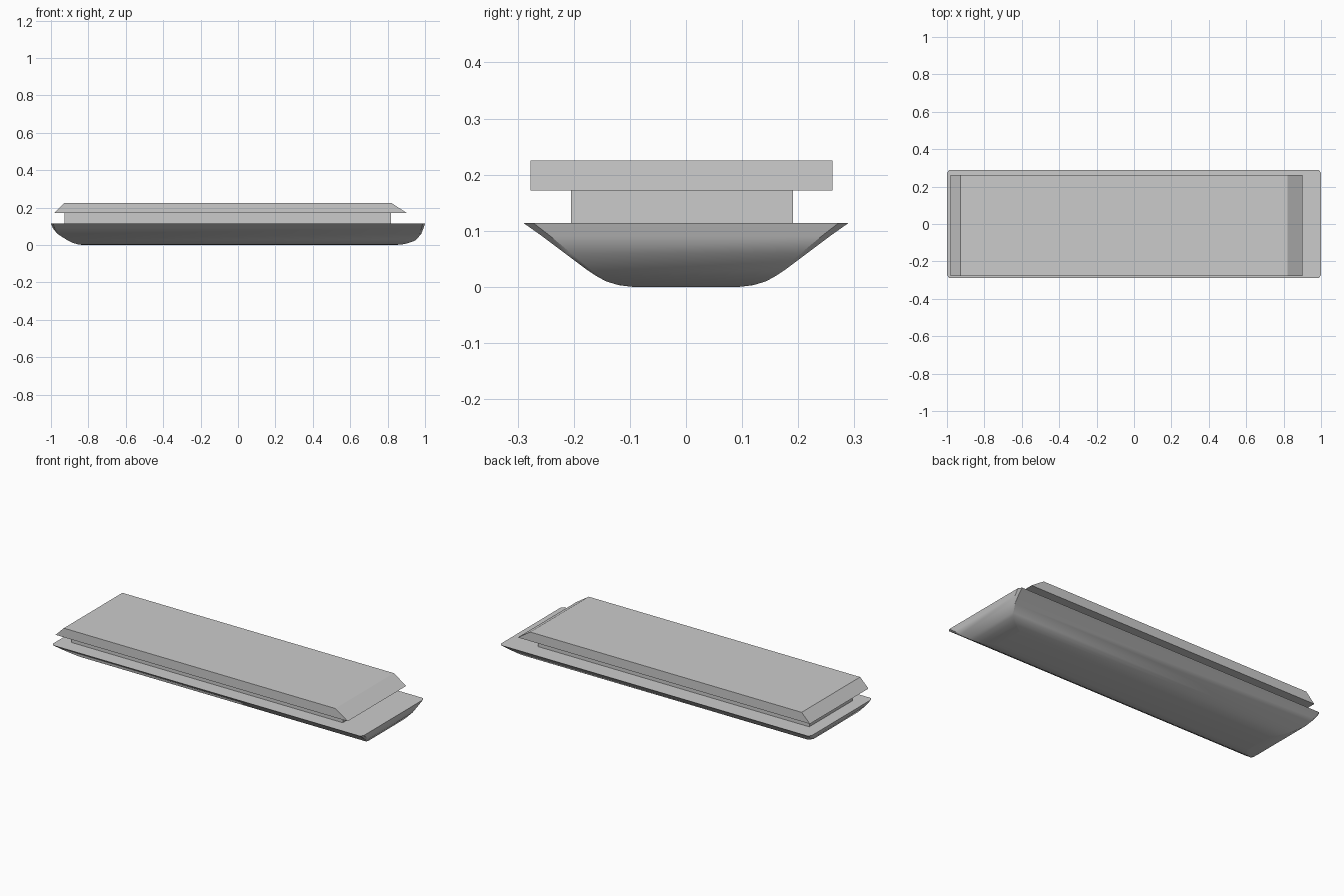
import bpy
import bmesh
import math

cube = bpy.data.objects.get("Cube")
if cube:
    bpy.data.objects.remove(cube, do_unlink=True)

grey = bpy.data.materials.new("plain grey")
grey.use_nodes = True
colour = (0.6, 0.6, 0.6, 1)
grey.diffuse_color = colour
grey.node_tree.nodes["Principled BSDF"].inputs["Base Color"].default_value = colour


def loft(name, rings, smooth=False):
    """Skin a stack of matching rings and cap both ends."""
    bm = bmesh.new()
    loops = [[bm.verts.new(p) for p in ring] for ring in rings]
    count = len(loops[0])
    for low, high in zip(loops, loops[1:]):
        for i in range(count):
            j = (i + 1) % count
            bm.faces.new((low[i], low[j], high[j], high[i]))
    bm.faces.new(loops[0][::-1])
    bm.faces.new(loops[-1])
    bmesh.ops.recalc_face_normals(bm, faces=bm.faces)
    mesh = bpy.data.meshes.new(name)
    bm.to_mesh(mesh)
    bm.free()
    mesh.materials.append(grey)
    obj = bpy.data.objects.new(name, mesh)
    bpy.context.collection.objects.link(obj)
    if smooth:
        bpy.ops.object.select_all(action="DESELECT")
        obj.select_set(True)
        bpy.context.view_layer.objects.active = obj
        bpy.ops.object.shade_smooth_by_angle(angle=math.radians(30))
    return obj


def rectangle(x0, x1, y0, y1, z):
    return [(x0, y0, z), (x1, y0, z), (x1, y1, z), (x0, y1, z)]


def clipped_rectangle(x0, x1, half, z, cut):
    """Deck outline with small clipped corners."""
    dx, dy = cut * 0.7, cut
    return [(x0 + dx, -half, z), (x1 - dx, -half, z), (x1, dy - half, z), (x1, half - dy, z),
            (x1 - dx, half, z), (x0 + dx, half, z), (x0, half - dy, z), (x0, dy - half, z)]


# Hull: height, stern x, bow x, half width
levels = [
    (0, -0.83, 0.84, 0.095),
    (0.003, -0.855, 0.88, 0.12),
    (0.01, -0.88, 0.91, 0.143),
    (0.02, -0.902, 0.94, 0.161),
    (0.03, -0.92, 0.955, 0.176),
    (0.06, -0.966, 0.98, 0.216),
    (0.09, -0.99, 0.992, 0.256),
    (0.114, -1, 1, 0.29),
]
loft("hull", [clipped_rectangle(a, b, w, z, 0.004 + 0.12 * z) for z, a, b, w in levels], True)

# Cabin walls
loft("cabin", [rectangle(-0.927, 0.818, -0.205, 0.191, z) for z in (0.114, 0.172)])

# Overhanging roof with sloped ends
loft("roof", [rectangle(-0.98, 0.9, -0.277, 0.261, 0.172),
              rectangle(-0.927, 0.82, -0.277, 0.261, 0.225)])
